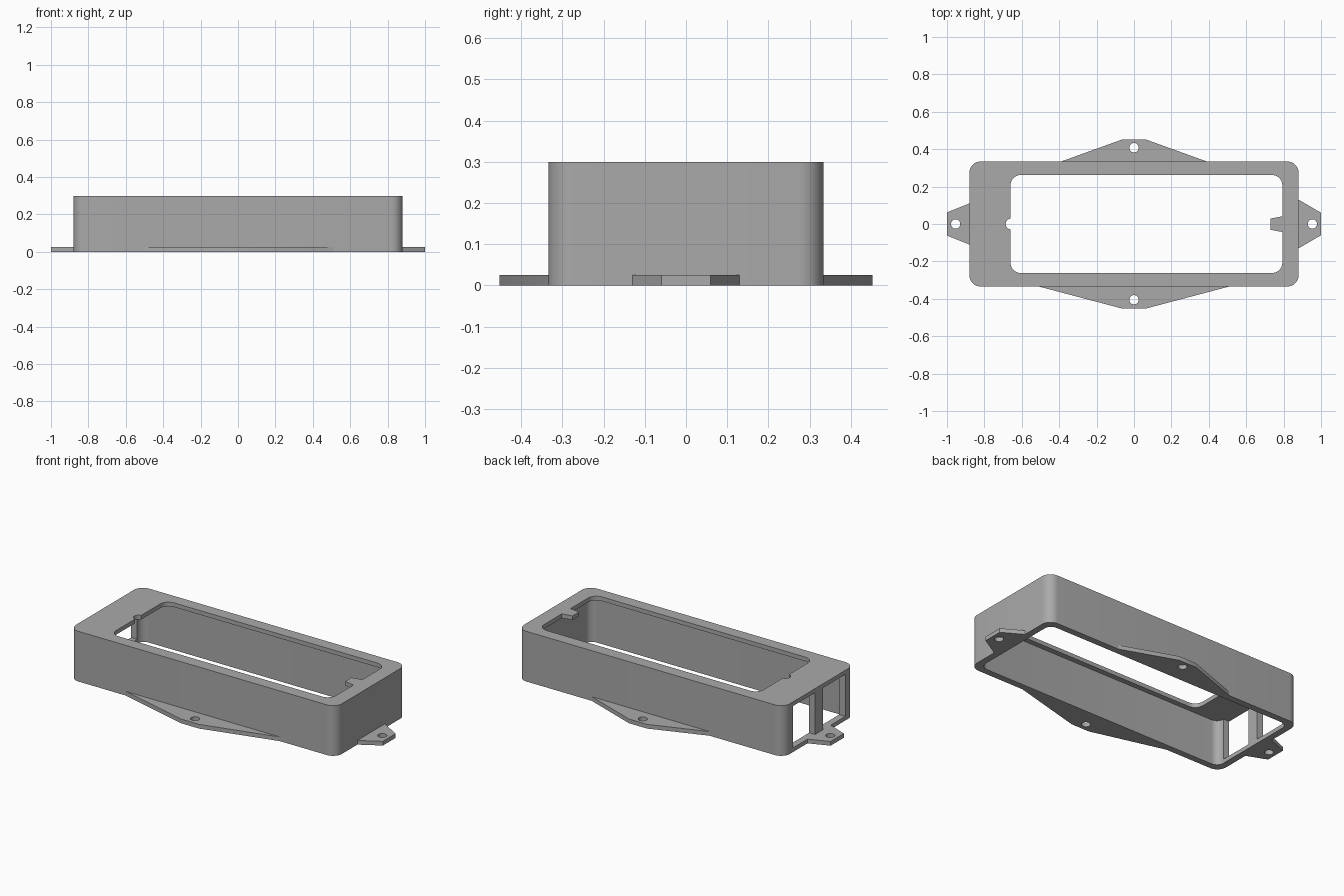
import bpy, bmesh
from math import cos, sin, pi, radians

cube = bpy.data.objects.get("Cube")
if cube:
    bpy.data.objects.remove(cube)

HALF_X, HALF_Y, HEIGHT = 0.88, 0.334, 0.3
WALL, PLATE = 0.04, 0.025

grey = bpy.data.materials.new("mid_grey")
grey.use_nodes = True
GREY = (0.4, 0.4, 0.4, 1)
grey.diffuse_color = GREY
grey.node_tree.nodes["Principled BSDF"].inputs["Base Color"].default_value = GREY


def rounded_rect(x0, x1, y0, y1, r, steps=10):
    """Counter-clockwise outline, starting at the lower right corner."""
    centres = [(x1 - r, y0 + r), (x1 - r, y1 - r), (x0 + r, y1 - r), (x0 + r, y0 + r)]
    points = []
    for i, (cx, cy) in enumerate(centres):
        for k in range(steps + 1):
            a = (i - 1 + k / steps) * pi / 2
            points.append((cx + r * cos(a), cy + r * sin(a)))
    return points


def circle(cx, cy, r, steps=28):
    return [(cx + r * cos(2 * pi * k / steps), cy + r * sin(2 * pi * k / steps))
            for k in range(steps)]


def prism(name, outline, z0, z1):
    """Extrude a flat outline from z0 to z1."""
    bm = bmesh.new()
    base = bm.faces.new([bm.verts.new((x, y, z0)) for x, y in outline])
    top = bmesh.ops.extrude_face_region(bm, geom=[base])["geom"]
    bmesh.ops.translate(bm, vec=(0, 0, z1 - z0),
                        verts=[v for v in top if isinstance(v, bmesh.types.BMVert)])
    bmesh.ops.recalc_face_normals(bm, faces=bm.faces)
    mesh = bpy.data.meshes.new(name)
    bm.to_mesh(mesh)
    bm.free()
    mesh.materials.append(grey)
    obj = bpy.data.objects.new(name, mesh)
    bpy.context.collection.objects.link(obj)
    return obj


def cut(obj, cutter):
    """Subtract the cutter, then discard it."""
    mod = obj.modifiers.new("cut", "BOOLEAN")
    mod.operation, mod.solver, mod.object = "DIFFERENCE", "EXACT", cutter
    graph = bpy.context.evaluated_depsgraph_get()
    mesh = bpy.data.meshes.new_from_object(obj.evaluated_get(graph))
    obj.modifiers.clear()
    obj.data = mesh
    bpy.data.objects.remove(cutter)


def smooth(obj):
    bpy.ops.object.select_all(action="DESELECT")
    obj.select_set(True)
    bpy.context.view_layer.objects.active = obj
    bpy.ops.object.shade_smooth_by_angle(angle=radians(30))


# Housing: rounded box, hollow from below
housing = prism("housing", rounded_rect(-HALF_X, HALF_X, -HALF_Y, HALF_Y, 0.06), 0, HEIGHT)
inner_x, inner_y = HALF_X - WALL, HALF_Y - WALL
cut(housing, prism("cavity", rounded_rect(-inner_x, inner_x, -inner_y, inner_y, 0.045),
                   -0.1, HEIGHT - PLATE))

# Top opening with a small locating tab on one end and a round notch on the other
opening = rounded_rect(-0.66, 0.793, -0.262, 0.262, 0.055)
tab = [(0.793, -0.043), (0.73, -0.031), (0.73, 0.029), (0.793, 0.041)]
cut(housing, prism("opening", opening[:11] + tab + opening[11:], 0.2, 0.4))
cut(housing, prism("notch", circle(-0.657, 0, 0.029), 0.2, 0.4))

# Two end windows separated by a central post
for side in (-1, 1):
    y0, y1 = sorted((side * 0.037, side * 0.247))
    window = [(-1, y0), (-0.8, y0), (-0.8, y1), (-1, y1)]
    cut(housing, prism("window", window, PLATE, HEIGHT - PLATE))
smooth(housing)

# Mounting ears: direction, distance to wall, tip, half widths, hole position
ears = [
    ("back_ear", (0, 1), HALF_Y, 0.453, 0.39, 0.06, 0.408),
    ("front_ear", (0, -1), HALF_Y, 0.453, 0.51, 0.06, 0.405),
    ("right_ear", (-1, 0), HALF_X, 1.0, 0.11, 0.062, 0.954),
    ("left_ear", (1, 0), HALF_X, 1.0, 0.13, 0.06, 0.954),
]
for name, (dx, dy), wall, tip, wide, narrow, hole in ears:
    flat = [(wall, -wide), (tip, -narrow), (tip, narrow), (wall, wide)]
    ear = prism(name, [(d * dx - w * dy, d * dy + w * dx) for d, w in flat], 0, PLATE)
    cut(ear, prism("hole", circle(hole * dx, hole * dy, 0.025), -0.1, 0.1))
    smooth(ear)
